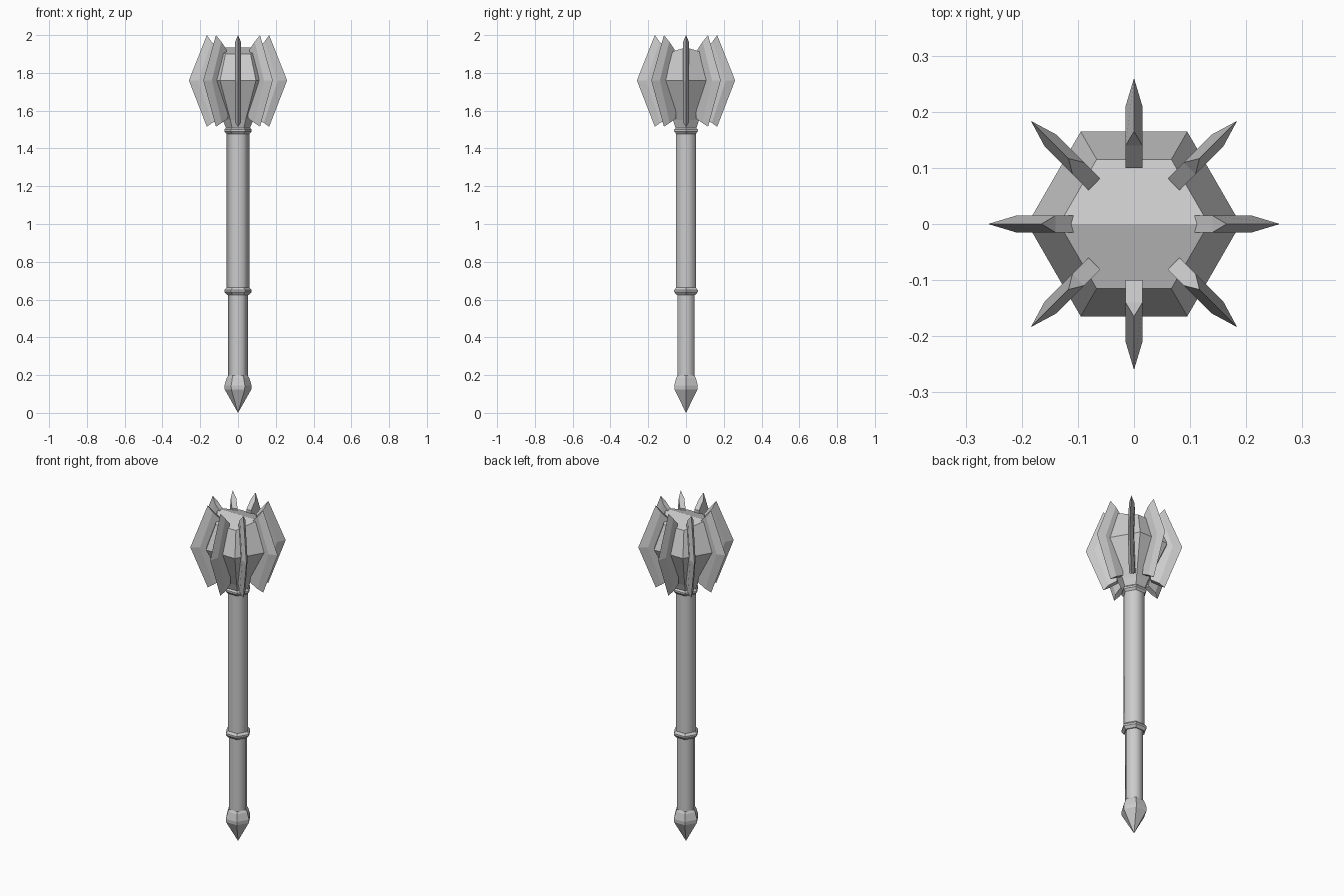
import bpy, bmesh, math
from mathutils import Matrix

cube = bpy.data.objects.get("Cube")
if cube:
    bpy.data.objects.remove(cube, do_unlink=True)

# One plain metal colour
steel = bpy.data.materials.new("grey_steel")
steel.use_nodes = True
colour = (0.6, 0.6, 0.6, 1)
steel.diffuse_color = colour
steel.node_tree.nodes["Principled BSDF"].inputs["Base Color"].default_value = colour

SIDES = 6


def finish(name, bm, smooth_angle=None):
    """Turn a bmesh into a named, coloured object."""
    bmesh.ops.recalc_face_normals(bm, faces=bm.faces)
    mesh = bpy.data.meshes.new(name)
    bm.to_mesh(mesh)
    bm.free()
    mesh.materials.append(steel)
    obj = bpy.data.objects.new(name, mesh)
    bpy.context.collection.objects.link(obj)
    if smooth_angle:
        bpy.ops.object.select_all(action='DESELECT')
        obj.select_set(True)
        bpy.context.view_layer.objects.active = obj
        bpy.ops.object.shade_smooth_by_angle(angle=math.radians(smooth_angle))
    return obj


def hex_lathe(profile):
    """Six-sided column through (radius, height) points; radius 0 is a tip."""
    bm = bmesh.new()
    rings = []
    for r, z in profile:
        count = SIDES if r > 0 else 1
        rings.append([bm.verts.new((r * math.cos(math.tau * i / SIDES),
                                    r * math.sin(math.tau * i / SIDES), z))
                      for i in range(count)])
    for low, high in zip(rings, rings[1:]):
        for i in range(SIDES):
            j = (i + 1) % SIDES
            corners = [low[i % len(low)], low[j % len(low)],
                       high[j % len(high)], high[i % len(high)]]
            bm.faces.new(list(dict.fromkeys(corners)))
    for ring in (rings[0], rings[-1]):
        if len(ring) > 1:
            bm.faces.new(ring)
    return bm, rings


# Handle: pommel, thinner grip, thicker shaft
finish("pommel", hex_lathe([(0, 0), (0.071, 0.125), (0.072, 0.145),
                            (0.06, 0.185), (0.05, 0.2)])[0])
finish("grip", hex_lathe([(0.052, 0.18), (0.052, 0.65)])[0], 65)
finish("shaft", hex_lathe([(0.06, 0.64), (0.06, 1.5)])[0], 65)

# Bevelled collars
for name, z in (("grip_collar", 0.645), ("head_collar", 1.495)):
    finish(name, hex_lathe([(0.058, z - 0.02), (0.072, z - 0.005),
                            (0.072, z + 0.005), (0.06, z + 0.018)])[0])

# Head: faceted barrel with a low ridged cap running along x
bm, rings = hex_lathe([(0.062, 1.505), (0.08, 1.55), (0.19, 1.76), (0.133, 1.9)])
top = rings[-1]
cap = next(f for f in bm.faces if all(v in top for v in f.verts))
bmesh.utils.face_split(cap, top[0], top[3])
for v in (top[0], top[3]):
    v.co.z += 0.035
finish("head", bm)

# Flanges: a sharp outer edge, bevelled to a flat-sided plate
EDGE = [(0.165, 1.515), (0.26, 1.76), (0.165, 2.0)]
BEVEL = [(0.137, 1.535), (0.21, 1.76), (0.14, 1.965)]
INNER = [(0.09, 1.56), (0.1, 1.76), (0.1, 1.922)]
HALF = 0.015


def flange(name, angle):
    bm = bmesh.new()
    rails = [[bm.verts.new((r, y, z)) for r, z in pts]
             for pts, y in ((EDGE, 0), (BEVEL, HALF), (INNER, HALF),
                            (INNER, -HALF), (BEVEL, -HALF))]
    for a, b in zip(rails, rails[1:] + rails[:1]):
        for i in range(2):
            bm.faces.new((a[i], a[i + 1], b[i + 1], b[i]))
    for end in (0, -1):
        e, bl, il, ir, br = [rail[end] for rail in rails]
        bm.faces.new((e, bl, br))
        bm.faces.new((bl, il, ir, br))
    bmesh.ops.transform(bm, matrix=Matrix.Rotation(angle, 4, 'Z'), verts=bm.verts)
    finish(name, bm)


for k in range(8):
    flange(f"flange_{k + 1}", k * math.tau / 8)
